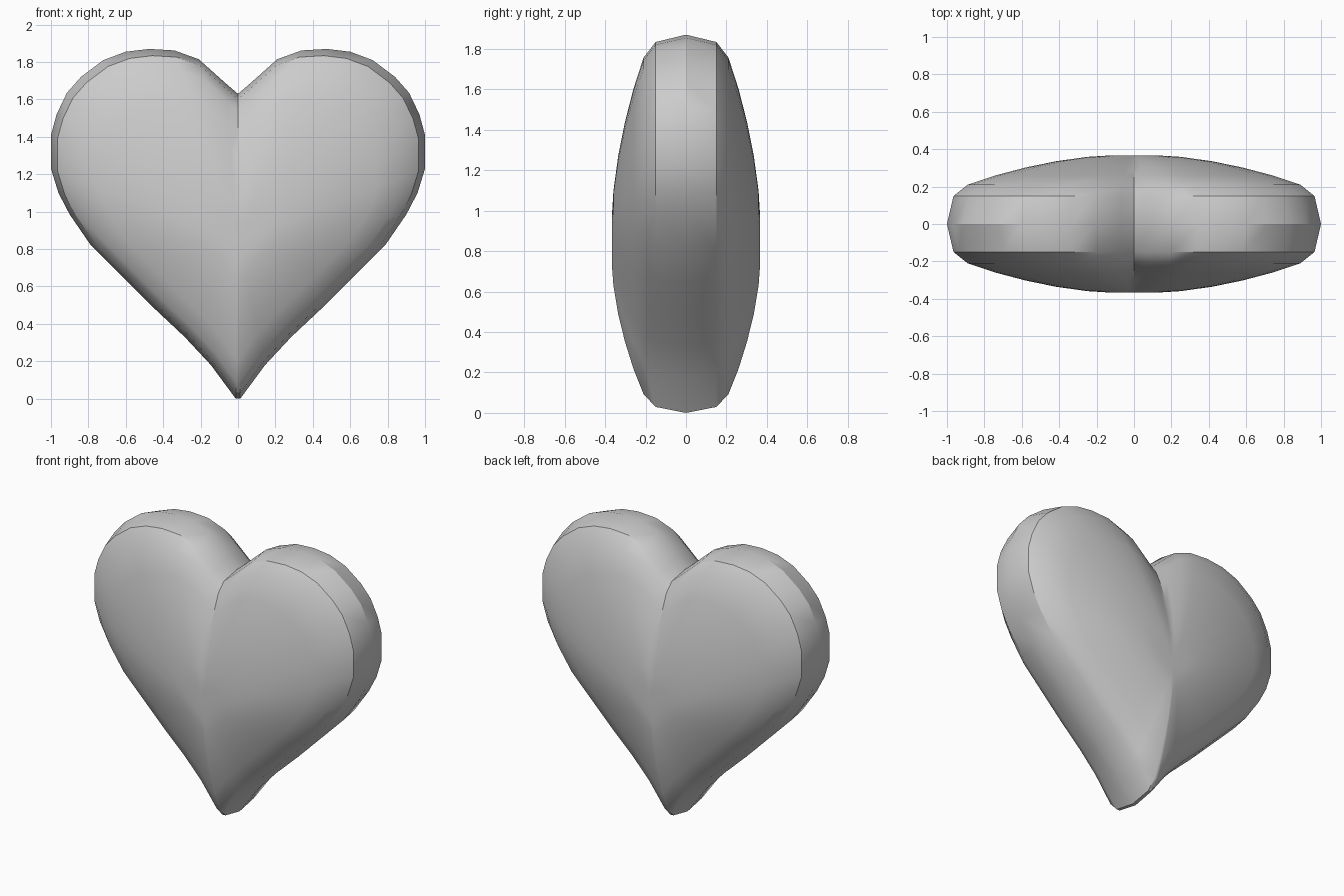
import bpy, bmesh

cube = bpy.data.objects.get("Cube")
if cube:
    bpy.data.objects.remove(cube, do_unlink=True)

# Plain grey material
grey = bpy.data.materials.new("plain_grey")
grey.use_nodes = True
grey.diffuse_color = (0.6, 0.6, 0.6, 1)
grey.node_tree.nodes["Principled BSDF"].inputs["Base Color"].default_value = (0.6, 0.6, 0.6, 1)

# Right half of the heart outline, from the notch round to the tip
half = [(0, 1.63), (0.07, 1.69), (0.21, 1.815), (0.34, 1.862), (0.475, 1.87),
        (0.6, 1.855), (0.72, 1.81), (0.84, 1.72), (0.915, 1.635), (0.97, 1.52),
        (1, 1.41), (1, 1.23), (0.96, 1.1), (0.9, 0.985), (0.79, 0.825),
        (0.61, 0.645), (0.45, 0.485), (0.285, 0.33), (0.145, 0.18), (0.012, 0)]
outline = half + [(-x, z) for x, z in reversed(half[1:])]

# Concentric rings of the dome: scale of the outline and distance from the middle
CENTRE = 0.84
dome = [(0.965, 0.15), (0.89, 0.21), (0.74, 0.26), (0.58, 0.302),
        (0.42, 0.335), (0.25, 0.359), (0.12, 0.367)]
rings = [(s, -y) for s, y in reversed(dome)] + [(1, 0)] + dome

# Padded heart body, lofted from front to back
bm = bmesh.new()
loops = [[bm.verts.new((x * s, y, CENTRE + (z - CENTRE) * s)) for x, z in outline]
         for s, y in rings]
n = len(outline)
for a, b in zip(loops, loops[1:]):
    for i in range(n):
        j = (i + 1) % n
        bm.faces.new((a[i], a[j], b[j], b[i]))

# Close the front and back domes at their centres
for loop, y in ((loops[0], -0.364), (loops[-1], 0.364)):
    tip = bm.verts.new((0, y, CENTRE))
    for i in range(n):
        bm.faces.new((loop[i], loop[(i + 1) % n], tip))
bmesh.ops.recalc_face_normals(bm, faces=bm.faces)

mesh = bpy.data.meshes.new("heart_body")
bm.to_mesh(mesh)
bm.free()
mesh.materials.append(grey)
heart = bpy.data.objects.new("heart_body", mesh)
bpy.context.collection.objects.link(heart)

# Smooth surface with a sharp rim
bpy.ops.object.select_all(action="DESELECT")
heart.select_set(True)
bpy.context.view_layer.objects.active = heart
bpy.ops.object.shade_smooth_by_angle(angle=0.5236)
